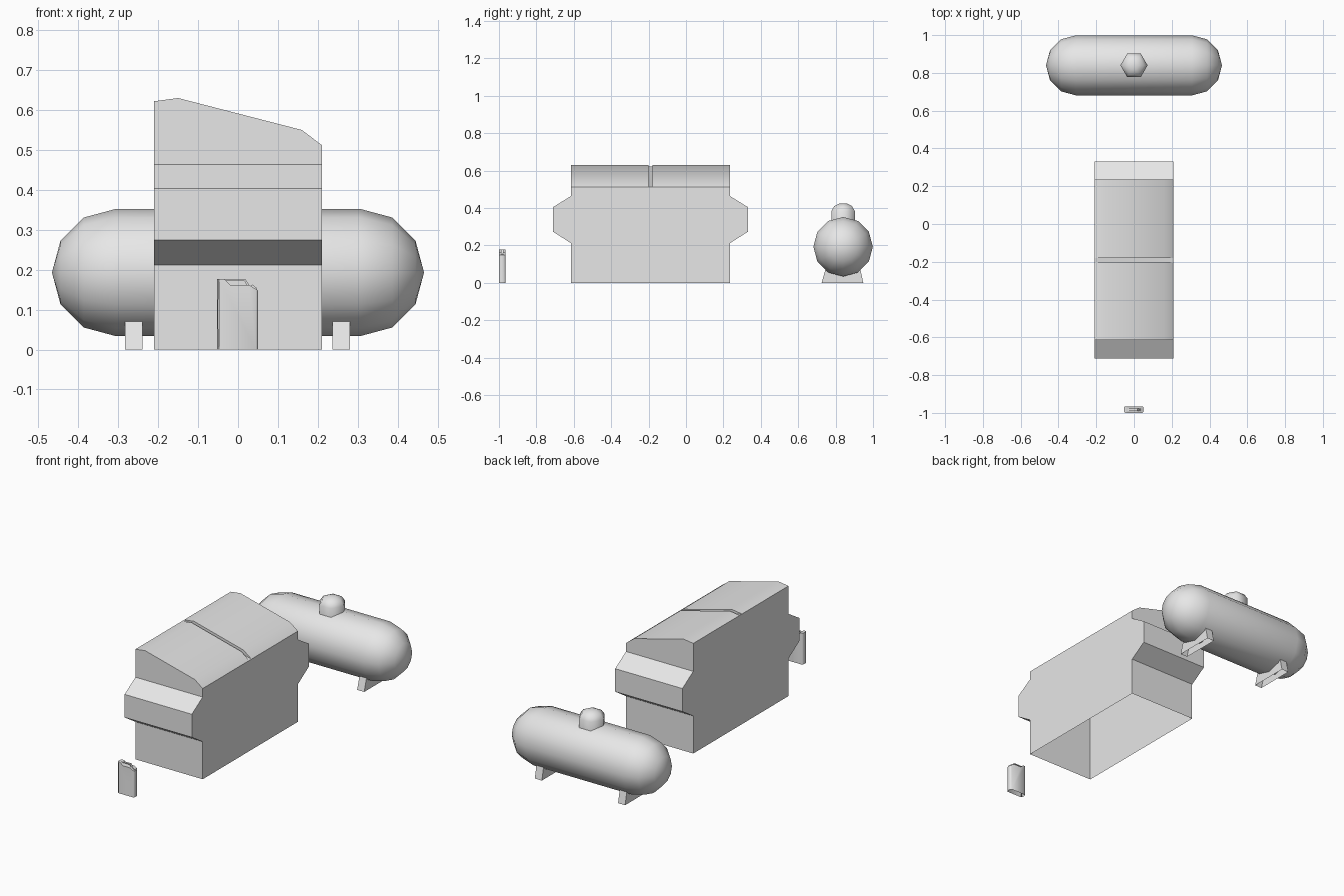
import bpy, bmesh, math
from mathutils import Matrix

if "Cube" in bpy.data.objects:
    bpy.data.objects.remove(bpy.data.objects["Cube"])

GREY = (0.8, 0.8, 0.8, 1.0)
grey = bpy.data.materials.new("plain_grey")
grey.use_nodes = True
grey.diffuse_color = GREY
grey.node_tree.nodes["Principled BSDF"].inputs["Base Color"].default_value = GREY


def finish(name, bm, smooth=40):
    """Turn a bmesh into a named, shaded object."""
    bmesh.ops.recalc_face_normals(bm, faces=bm.faces[:])
    mesh = bpy.data.meshes.new(name)
    bm.to_mesh(mesh)
    bm.free()
    mesh.materials.append(grey)
    obj = bpy.data.objects.new(name, mesh)
    bpy.context.collection.objects.link(obj)
    bpy.ops.object.select_all(action="DESELECT")
    obj.select_set(True)
    bpy.context.view_layer.objects.active = obj
    bpy.ops.object.shade_smooth_by_angle(angle=math.radians(smooth))
    return obj


def prism(profile, axis, start, end, skip=()):
    """Extrude a profile along x (y,z points) or y (x,z points); skip leaves sides open."""
    bm = bmesh.new()
    rows = []
    for t in (start, end):
        rows.append([bm.verts.new((t, p, z) if axis == "x" else (p, t, z))
                     for p, z in profile])
    n = len(profile)
    for i in range(n):
        if i not in skip:
            j = (i + 1) % n
            bm.faces.new((rows[0][i], rows[0][j], rows[1][j], rows[1][i]))
    for row in rows:
        bm.faces.new(row)
    return bm


def lathe(profile, sides, matrix):
    """Revolve (radius, height) points about z, then place with matrix."""
    bm = bmesh.new()
    rings = []
    for r, h in profile:
        if r == 0:
            rings.append([bm.verts.new((0, 0, h))] * sides)
        else:
            rings.append([bm.verts.new((r * math.cos(math.tau * i / sides),
                                        r * math.sin(math.tau * i / sides), h))
                          for i in range(sides)])
    for low, high in zip(rings, rings[1:]):
        for i in range(sides):
            j = (i + 1) % sides
            corners = dict.fromkeys((low[i], low[j], high[j], high[i]))
            bm.faces.new(list(corners))
    bm.transform(matrix)
    return bm


# Waste bin: open-bottomed shell with a sloping top
W, FRONT, BACK = 0.21, -0.615, 0.235
finish("bin_body", prism([(-W, 0), (W, 0), (W, 0.512), (-W, 0.622)],
                         "y", FRONT, BACK, skip=(0,)))

# Lifting pockets on the front and back of the bin
for name, wall, out in (("front_pocket", FRONT, -1), ("back_pocket", BACK, 1)):
    tip = wall + out * 0.097
    finish(name, prism([(wall, 0.212), (tip, 0.274), (tip, 0.404), (wall, 0.464)],
                       "x", -W, W, skip=(3,)), 20)

# Two lids separated by a narrow gap
lid = [(-W, 0.622), (-0.15, 0.63), (0.16, 0.55), (W, 0.512)]
for name, a, b in (("front_lid", FRONT, -0.2), ("back_lid", -0.18, BACK)):
    finish(name, prism(lid, "y", a, b, skip=(3,)))

# Gas tank: a capsule lying along x
R, HALF, TANK_Y, TANK_Z = 0.159, 0.307, 0.84, 0.193
arc = [math.radians(a) for a in (0, 30, 60)]
cap = [(R * math.cos(a), HALF + R * math.sin(a)) for a in arc] + [(0, HALF + R)]
capsule = [(r, -h) for r, h in reversed(cap)] + cap
finish("gas_tank", lathe(capsule, 12, Matrix.Translation((0, TANK_Y, TANK_Z))
                         @ Matrix.Rotation(math.pi / 2, 4, "Y")))

# Six-sided valve dome on the tank
dome = [(0.072, 0.3), (0.072, 0.385), (0.054, 0.411), (0.026, 0.423), (0, 0.425)]
finish("valve_dome", lathe(dome, 6, Matrix.Translation((0, TANK_Y, 0))), 65)

# Hollow tank feet
for name, x in (("right_foot", -0.261), ("left_foot", 0.259)):
    finish(name, prism([(0.725, 0), (0.948, 0), (0.932, 0.073), (0.746, 0.073)],
                       "x", x - 0.022, x + 0.022, skip=(0, 2)))

# Fuel can: notched body with softened upright edges
can = prism([(-0.053, 0), (0.05, 0), (0.05, 0.148), (0.028, 0.162),
             (-0.02, 0.162), (-0.035, 0.177), (-0.053, 0.177)],
            "y", -1, -0.966, skip=(0,))
upright = [e for e in can.edges
           if (e.verts[0].co - e.verts[1].co).xy.length < 1e-5]
bmesh.ops.bevel(can, geom=upright, offset=0.005, segments=1, affect="EDGES")
finish("can_body", can, 50)

# Can handle bridging the notch
finish("can_handle", prism([(-0.036, 0.177), (0.018, 0.177), (0.028, 0.162),
                            (0.022, 0.162), (0.015, 0.173), (-0.032, 0.173)],
                           "y", -0.989, -0.977))

# Can filler cap on the sloping shoulder
finish("can_cap", prism([(0.032, 0.159), (0.035, 0.163), (0.048, 0.154), (0.045, 0.15)],
                        "y", -0.99, -0.976))
